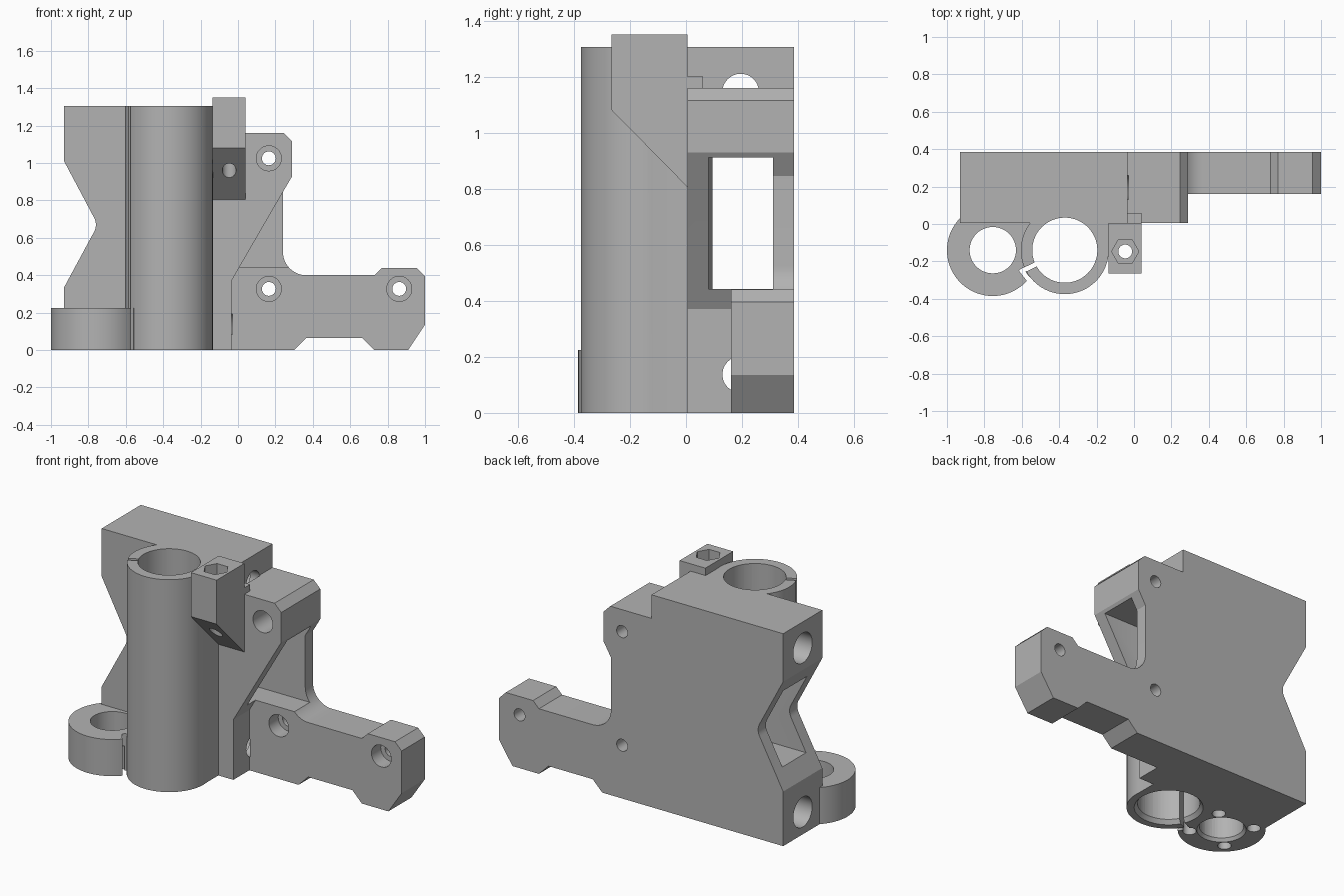
import bpy
from math import cos, sin, pi, radians
from mathutils import Matrix, Vector

start = bpy.data.objects.get("Cube")
if start:
    bpy.data.objects.remove(start, do_unlink=True)

grey = bpy.data.materials.new("plain grey")
grey.use_nodes = True
grey.diffuse_color = (0.45, 0.45, 0.45, 1)
grey.node_tree.nodes["Principled BSDF"].inputs["Base Color"].default_value = grey.diffuse_color

FRONT, BACK, TOP = 0.005, 0.385, 1.305


def prism(name, points, axis, low, high, top_scale=1.0):
    """Extrude a 2D outline along an axis; the end can be scaled about its centre."""
    place = {"x": lambda a, b, t: (t, a, b),
             "y": lambda a, b, t: (a, t, b),
             "z": lambda a, b, t: (a, b, t)}[axis]
    n = len(points)
    mid = sum((Vector(p) for p in points), Vector((0, 0))) / n
    end = [mid + (Vector(p) - mid) * top_scale for p in points]
    verts = [place(*p, low) for p in points] + [place(*p, high) for p in end]
    faces = [list(range(n))[::-1], list(range(n, 2 * n))]
    faces += [(i, (i + 1) % n, (i + 1) % n + n, i + n) for i in range(n)]
    mesh = bpy.data.meshes.new(name)
    mesh.from_pydata(verts, [], faces)
    if axis == "y":
        mesh.flip_normals()
    mesh.materials.append(grey)
    obj = bpy.data.objects.new(name, mesh)
    bpy.context.collection.objects.link(obj)
    return obj


def arc(cx, cy, r, a0, a1, n):
    return [(cx + r * cos(radians(a0 + (a1 - a0) * i / n)),
             cy + r * sin(radians(a0 + (a1 - a0) * i / n))) for i in range(n + 1)]


def rod(name, centre, r, axis, low, high, sides=48, top_scale=1.0):
    return prism(name, arc(*centre, r, 0, 360, sides)[:-1], axis, low, high, top_scale)


def box(name, x0, x1, y0, y1, z0, z1):
    return prism(name, [(x0, y0), (x1, y0), (x1, y1), (x0, y1)], "z", z0, z1)


def combine(target, tool, operation):
    mod = target.modifiers.new(operation.lower(), "BOOLEAN")
    mod.operation, mod.solver, mod.object = operation, "EXACT", tool
    bpy.context.view_layer.objects.active = target
    bpy.ops.object.modifier_apply(modifier=mod.name)
    bpy.data.objects.remove(tool, do_unlink=True)


# Shared outline of the left notch and the upper ear
notch = [(-0.93, 0), (-0.93, 0.335)] + arc(-0.84, 0.67, 0.08, -30, 30, 8) + [(-0.93, 1.01), (-0.93, TOP)]
ear = [(-0.035, TOP), (-0.035, 1.16), (0.245, 1.16), (0.29, 1.115), (0.29, 0.93)]

# Back layer with the motor arm
arm = [(0.30, 0), (0.365, 0.065), (0.665, 0.065), (0.73, 0), (0.91, 0), (1, 0.135),
       (1, 0.395), (0.955, 0.44), (0.77, 0.44), (0.73, 0.40)]
fillet = arc(0.365, 0.525, 0.125, 270, 180, 12)
bracket = prism("rod_and_motor_bracket",
                notch + ear + [(0.24, 0.845)] + fillet[::-1] + arm[::-1], "y", 0.16, BACK)

# Front layer with the diagonal edge
front = prism("front_layer", notch + ear + [(0.24, 0.845), (-0.035, 0.37), (-0.035, 0)],
              "y", FRONT, 0.16)
combine(bracket, front, "UNION")

# Belt window through the block
combine(bracket, box("belt_window", -1.1, 0.6, 0.08, 0.31, 0.442, 0.912), "DIFFERENCE")

# Bearing tube, its straight side, and the screw flange
bearing, screw = (-0.37, -0.14), (-0.755, -0.14)
combine(bracket, rod("bearing_tube", bearing, 0.235, "z", 0, TOP, 72), "UNION")
combine(bracket, box("tube_side", -0.30, -0.137, -0.14, 0.05, 0, TOP), "UNION")
combine(bracket, rod("screw_flange", screw, 0.245, "z", 0, 0.225, 72), "UNION")

# Nut block with a sloping underside
nut_block = prism("nut_block", [(0.06, 0.75), (0.06, 1.2), (FRONT, 1.2), (FRONT, 1.35),
                                (-0.265, 1.35), (-0.265, 1.08)], "x", -0.135, 0.04)
combine(bracket, nut_block, "UNION")

cutters = [
    # Bearing and screw bores with bottom chamfers
    rod("bearing_bore", bearing, 0.174, "z", -0.1, 1.5, 72),
    rod("bearing_chamfer", bearing, 0.2, "z", -0.01, 0.03, 72, 0.85),
    rod("screw_bore", screw, 0.124, "z", -0.1, 0.5, 48),
    rod("screw_chamfer", screw, 0.145, "z", -0.01, 0.02, 48, 0.85),
    # Nut pocket and its screw hole
    rod("nut_pocket", (-0.047, -0.147), 0.073, "z", 1.22, 1.5, 6),
    rod("nut_screw_hole", (-0.047, -0.147), 0.037, "z", 0.7, 1.5, 32),
]

# Small blind holes around the flange
for sx in (-1, 1):
    for sy in (-1, 1):
        spot = (screw[0] + sx * 0.127, screw[1] + sy * 0.127)
        cutters.append(rod("flange_hole", spot, 0.038, "z", -0.05, 0.15, 24))

# Horizontal rod sockets with narrower ends
for z in (0.137, 1.145):
    cutters.append(rod("rod_socket", (0.195, z), 0.092, "x", -1.1, -0.1))
    cutters.append(rod("rod_end", (0.195, z), 0.065, "x", -0.2, -0.03))

# Counterbored motor screw holes
for x, z in ((0.165, 1.025), (0.165, 0.327), (0.862, 0.327)):
    cutters.append(rod("motor_screw_hole", (x, z), 0.037, "y", -0.1, 0.5, 32))
    cutters.append(rod("motor_screw_head", (x, z), 0.067, "y", -0.05, 0.25, 32))

# Clamping slit in the tube, and the gap beside the flange
for angle, r, length, width, high in ((206, 0.21, 0.1, 0.024, 1.5), (218, 0.249, 0.024, 0.13, 0.3)):
    slit = box("clamp_slit", -length / 2, length / 2, -width / 2, width / 2, -0.1, high)
    turn = Matrix.Rotation(radians(angle), 4, "Z")
    slit.data.transform(Matrix.Translation((*bearing, 0)) @ turn @ Matrix.Translation((r, 0, 0)))
    cutters.append(slit)

for cutter in cutters:
    combine(bracket, cutter, "DIFFERENCE")

bpy.ops.object.select_all(action="DESELECT")
bracket.select_set(True)
bpy.context.view_layer.objects.active = bracket
bpy.ops.object.shade_smooth_by_angle(angle=radians(25))
